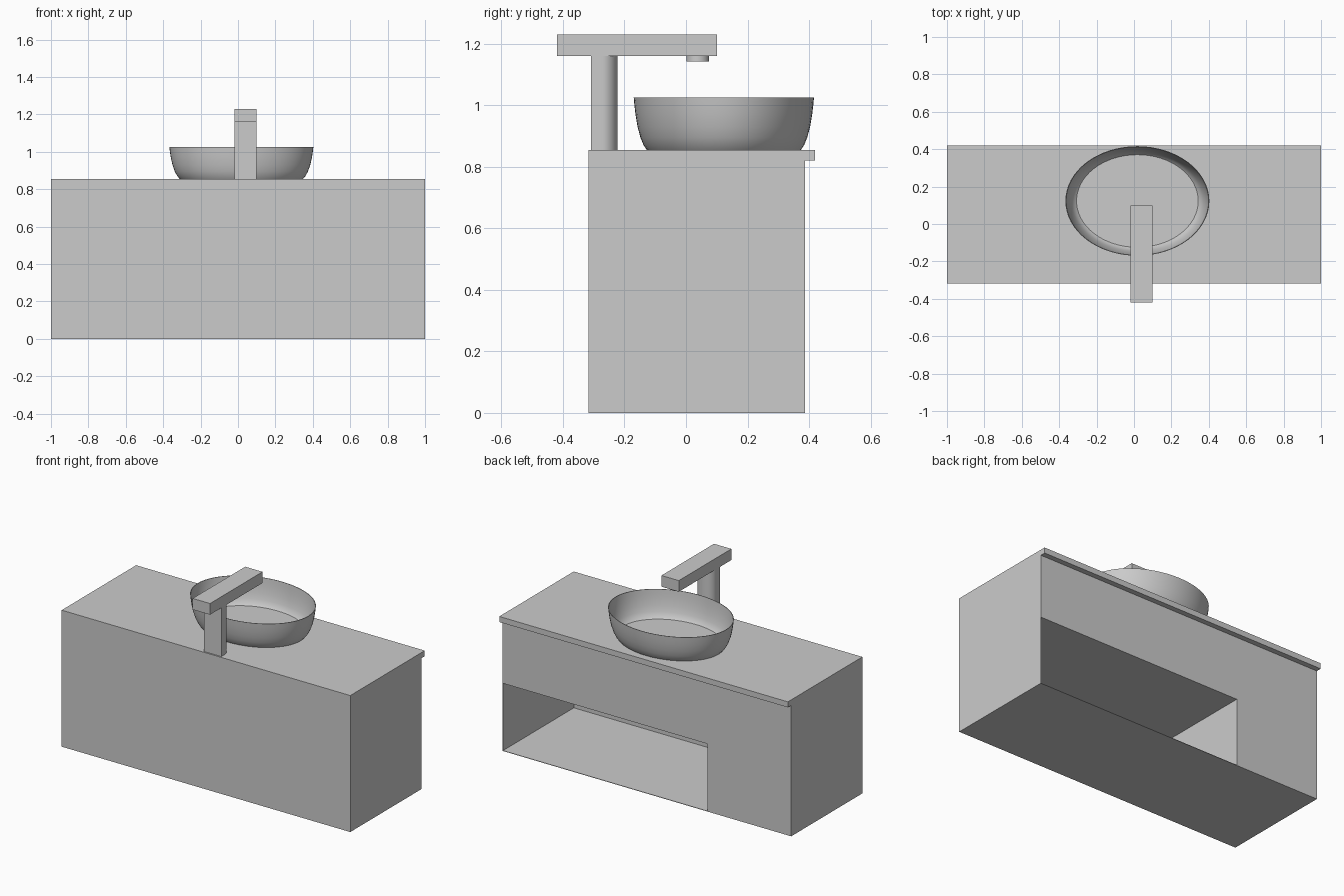
import bpy, bmesh, math

if "Cube" in bpy.data.objects:
    bpy.data.objects.remove(bpy.data.objects["Cube"])

grey = bpy.data.materials.new("plain_grey")
grey.diffuse_color = (0.6, 0.6, 0.6, 1)
grey.use_nodes = True
grey.node_tree.nodes["Principled BSDF"].inputs["Base Color"].default_value = grey.diffuse_color


def add_object(name, bm, smooth=False):
    bmesh.ops.recalc_face_normals(bm, faces=bm.faces[:])
    mesh = bpy.data.meshes.new(name)
    bm.to_mesh(mesh)
    bm.free()
    mesh.materials.append(grey)
    ob = bpy.data.objects.new(name, mesh)
    bpy.context.collection.objects.link(ob)
    if smooth:
        bpy.ops.object.select_all(action='DESELECT')
        ob.select_set(True)
        bpy.context.view_layer.objects.active = ob
        bpy.ops.object.shade_smooth_by_angle(angle=math.radians(35))
    return ob


def prism(name, outline, z0, z1, smooth=False):
    """Closed xy outline extruded from z0 to z1."""
    bm = bmesh.new()
    face = bm.faces.new([bm.verts.new((x, y, z0)) for x, y in outline])
    ext = bmesh.ops.extrude_face_region(bm, geom=[face])
    verts = [g for g in ext["geom"] if isinstance(g, bmesh.types.BMVert)]
    bmesh.ops.translate(bm, verts=verts, vec=(0, 0, z1 - z0))
    return add_object(name, bm, smooth)


def box(name, x0, x1, y0, y1, z0, z1):
    return prism(name, [(x0, y0), (x1, y0), (x1, y1), (x0, y1)], z0, z1)


def ellipse(cx, cy, rx, ry, n, a0=0.0, a1=2 * math.pi, closed=True):
    steps = n if closed else n - 1
    return [(cx + rx * math.cos(a0 + (a1 - a0) * i / steps),
             cy + ry * math.sin(a0 + (a1 - a0) * i / steps)) for i in range(n)]


# Cabinet with a thin-walled open niche facing +y
cabinet = box("cabinet", -1, 1, -0.317, 0.387, 0, 0.82)
cutter = box("niche_cutter", -0.42, 0.997, -0.314, 0.6, 0.003, 0.424)
cutter.hide_render = True
cutter.hide_viewport = False
mod = cabinet.modifiers.new("niche", 'BOOLEAN')
mod.operation = 'DIFFERENCE'
mod.solver = 'EXACT'
mod.object = cutter
bpy.context.view_layer.objects.active = cabinet
cabinet.select_set(True)
bpy.ops.object.modifier_apply(modifier=mod.name)
bpy.data.objects.remove(cutter)

# Countertop overhanging on the +y side
box("countertop", -1, 1, -0.317, 0.42, 0.82, 0.855)

# Oval basin: outer wall going up, then thin inner wall down to the floor
SEG = 64
outer = [(0.855, 0.855), (0.87, 0.89), (0.895, 0.925), (0.93, 0.957),
         (0.97, 0.98), (1.0, 0.992), (1.025, 1.0)]
inner = [(max(z, 0.859), s - 0.01) for z, s in reversed(outer)]
bm = bmesh.new()
rings = [[bm.verts.new((x, y, z)) for x, y in
          ellipse(0.018, 0.123, 0.385 * s, 0.293 * s, SEG)]
         for z, s in outer + inner]
for a, b in zip(rings, rings[1:]):
    for i in range(SEG):
        j = (i + 1) % SEG
        bm.faces.new((a[i], a[j], b[j], b[i]))
bm.faces.new(rings[0])
bm.faces.new(rings[-1])
add_object("basin", bm, smooth=True)

# Tap column: flat toward -y, rounded toward +y
column = [(-0.02, -0.308), (0.10, -0.308)] + \
    ellipse(0.04, -0.272, 0.06, 0.05, 25, 0, math.pi, closed=False)
prism("tap_column", column, 0.855, 1.16, smooth=True)

# Tap spout bar and the round nozzle under its end
box("tap_spout", -0.02, 0.10, -0.42, 0.10, 1.16, 1.23)
prism("tap_nozzle", ellipse(0.04, 0.038, 0.037, 0.037, 32), 1.142, 1.16, smooth=True)
